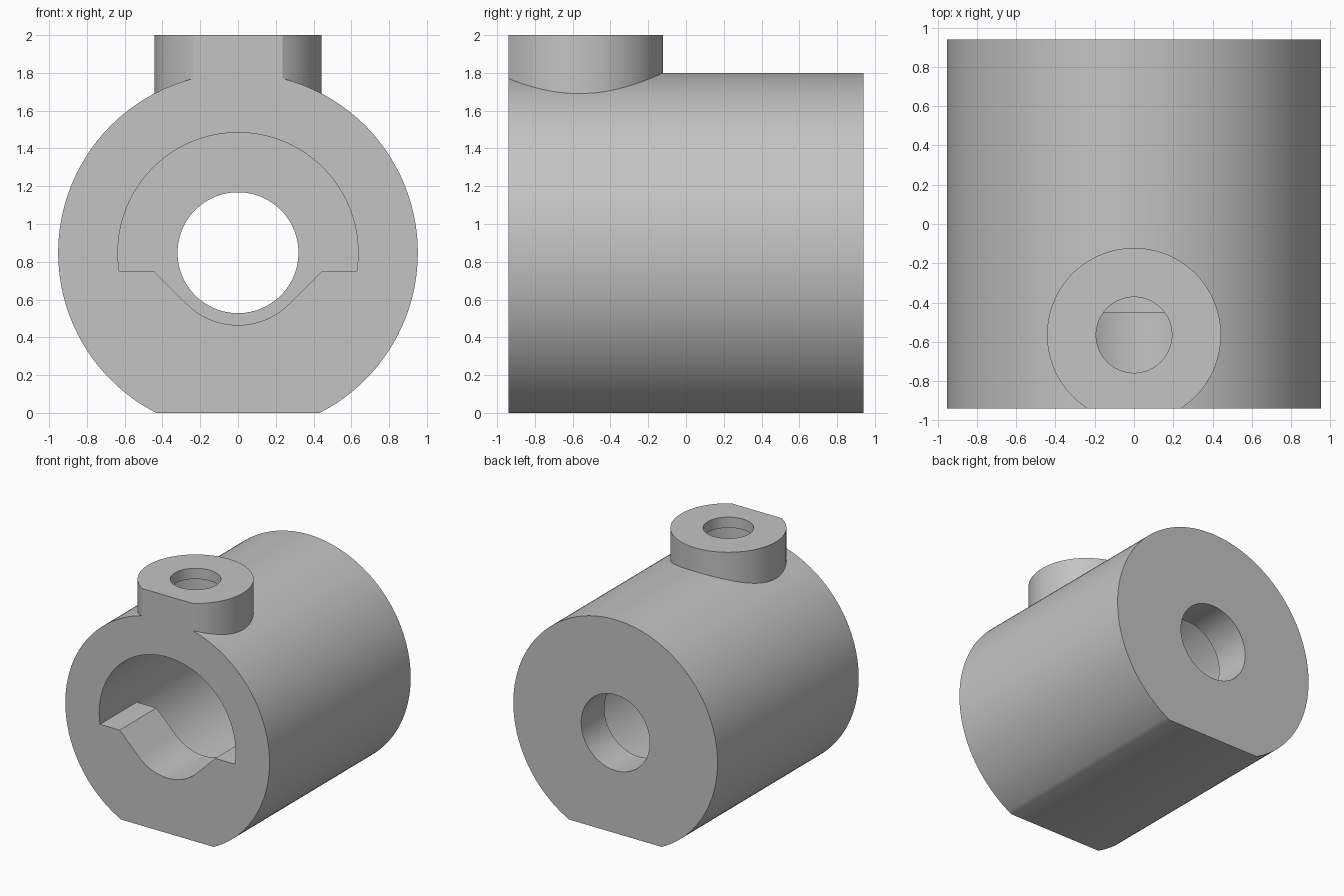
import bpy
import bmesh
from math import sin, cos, asin, acos, pi

cube = bpy.data.objects.get("Cube")
if cube:
    bpy.data.objects.remove(cube, do_unlink=True)

# Main dimensions
AXIS_Z = 0.848
FRONT, BACK = -0.94, 0.94
BODY_R, CHAMBER_R = 0.952, 0.636
BOSS_Y, BOSS_R = -0.565, 0.443
LEDGE_Z, STEP_Y = 0.75, -0.45

grey = bpy.data.materials.new("plain_grey")
grey.use_nodes = True
colour = (0.55, 0.55, 0.55, 1)
grey.diffuse_color = colour
grey.node_tree.nodes["Principled BSDF"].inputs["Base Color"].default_value = colour


def arc(radius, start, end, steps, centre):
    """Points on an arc, both ends included."""
    angles = [start + (end - start) * i / steps for i in range(steps + 1)]
    return [(radius * cos(a), centre + radius * sin(a)) for a in angles]


def circle(radius, centre, steps=96):
    return arc(radius, 0, 2 * pi, steps, centre)[:-1]


def prism(name, outline, axis, low, high):
    """Extrude a flat outline along y or z."""
    bm = bmesh.new()

    def place(p, t):
        return (p[0], t, p[1]) if axis == "y" else (p[0], p[1], t)

    lower = [bm.verts.new(place(p, low)) for p in outline]
    upper = [bm.verts.new(place(p, high)) for p in outline]
    bm.faces.new(lower)
    bm.faces.new(upper)
    for i in range(len(outline)):
        j = (i + 1) % len(outline)
        bm.faces.new((lower[i], lower[j], upper[j], upper[i]))
    bmesh.ops.recalc_face_normals(bm, faces=bm.faces)
    mesh = bpy.data.meshes.new(name)
    bm.to_mesh(mesh)
    bm.free()
    mesh.materials.append(grey)
    obj = bpy.data.objects.new(name, mesh)
    bpy.context.collection.objects.link(obj)
    return obj


def combine(target, tool, operation):
    """Apply a boolean and discard the tool."""
    tool.hide_render = True
    mod = target.modifiers.new(operation, "BOOLEAN")
    mod.operation = operation
    mod.solver = "EXACT"
    mod.object = tool
    bpy.context.view_layer.objects.active = target
    bpy.ops.object.modifier_apply(modifier=mod.name)
    bpy.data.objects.remove(tool, do_unlink=True)


# Barrel with a flat foot
foot = asin(-AXIS_Z / BODY_R)
body = prism("socket_body", arc(BODY_R, foot, pi - foot, 144, AXIS_Z), "y", FRONT, BACK)

# Round boss, trimmed flush with the front face
trim = acos((BOSS_Y - FRONT) / BOSS_R)
boss_outline = arc(BOSS_R, trim - pi / 2, 1.5 * pi - trim, 96, BOSS_Y)
combine(body, prism("boss", boss_outline, "z", 1.6, 2.0), "UNION")

# Round inner chamber, sharing its upper arc with the entry slot
ledge = asin((LEDGE_Z - AXIS_Z) / CHAMBER_R)
upper_arc = arc(CHAMBER_R, ledge, pi - ledge, 80, AXIS_Z)
lower_arc = arc(CHAMBER_R, pi - ledge, 2 * pi + ledge, 64, AXIS_Z)[1:-1]
combine(body, prism("chamber", upper_arc + lower_arc, "y", STEP_Y, 0.63), "DIFFERENCE")

# Keyed entry slot with two ledges and a rounded channel
channel = arc(0.383, 1.25 * pi, 1.75 * pi, 32, AXIS_Z)
slot = upper_arc + [(-0.445, LEDGE_Z)] + channel + [(0.445, LEDGE_Z)]
combine(body, prism("entry_slot", slot, "y", FRONT - 0.1, STEP_Y), "DIFFERENCE")

# Rear cable hole
combine(body, prism("rear_hole", circle(0.32, AXIS_Z), "y", 0.5, BACK + 0.1), "DIFFERENCE")

# Pin hole through the boss, wider below its lip
combine(body, prism("pin_bore", circle(0.3, BOSS_Y), "z", 1.2, 1.91), "DIFFERENCE")
combine(body, prism("pin_hole", circle(0.193, BOSS_Y), "z", 1.2, 2.1), "DIFFERENCE")

# Smooth curves, sharp edges
bpy.ops.object.select_all(action="DESELECT")
body.select_set(True)
bpy.context.view_layer.objects.active = body
bpy.ops.object.shade_smooth_by_angle(angle=pi / 6)
